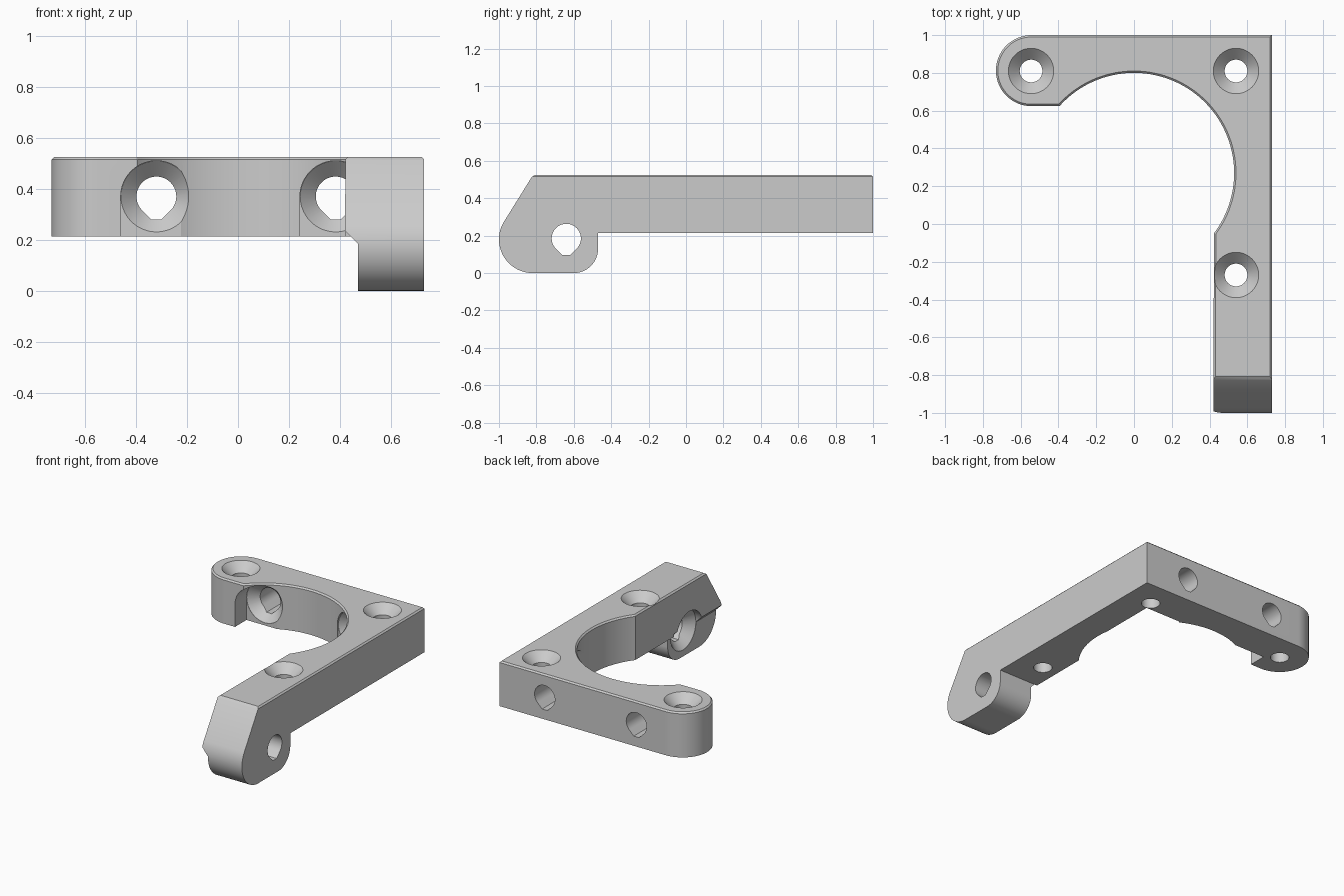
import bpy, bmesh
from math import sin, cos, radians

cube = bpy.data.objects.get("Cube")
if cube:
    bpy.data.objects.remove(cube, do_unlink=True)

grey = bpy.data.materials.new("light_grey_plastic")
grey.use_nodes = True
grey.diffuse_color = (0.6, 0.6, 0.6, 1)
grey.node_tree.nodes["Principled BSDF"].inputs["Base Color"].default_value = (0.6, 0.6, 0.6, 1)

# Which 3D axes a 2D section (u, v) and its depth d map to
PLACE = {"x": lambda u, v, d: (d, u, v),
         "y": lambda u, v, d: (u, d, v),
         "z": lambda u, v, d: (u, v, d)}


def arc(cu, cv, r, a0, a1, n=48):
    angles = [radians(a0 + (a1 - a0) * i / n) for i in range(n + 1)]
    return [(cu + r * cos(a), cv + r * sin(a)) for a in angles]


def circle(cu, cv, r):
    return arc(cu, cv, r, 0, 360, 64)[:-1]


def solid(name, axis, rings, top_chamfer=0):
    """Closed solid through (depth, section) rings along an axis."""
    bm = bmesh.new()
    loops = [[bm.verts.new(PLACE[axis](u, v, d)) for u, v in pts] for d, pts in rings]
    bm.faces.new(loops[0])
    bm.faces.new(loops[-1])
    for a, b in zip(loops, loops[1:]):
        for i in range(len(a)):
            bm.faces.new((a[i - 1], a[i], b[i], b[i - 1]))
    bmesh.ops.recalc_face_normals(bm, faces=bm.faces)
    if top_chamfer:
        top = set(loops[-1])
        edges = [e for e in bm.edges if e.verts[0] in top and e.verts[1] in top]
        bmesh.ops.bevel(bm, geom=edges, offset=top_chamfer, segments=1, affect="EDGES")
    mesh = bpy.data.meshes.new(name)
    bm.to_mesh(mesh)
    bm.free()
    obj = bpy.data.objects.new(name, mesh)
    bpy.context.collection.objects.link(obj)
    mesh.materials.append(grey)
    return obj


def combine(body, tool, operation="DIFFERENCE"):
    mod = body.modifiers.new("cut", "BOOLEAN")
    mod.operation, mod.solver, mod.object = operation, "EXACT", tool
    bpy.context.view_layer.objects.active = body
    bpy.ops.object.modifier_apply(modifier=mod.name)
    bpy.data.objects.remove(tool, do_unlink=True)


def teardrop(cu, cv, r=0.078):
    return arc(cu, cv, r, -45, 225) + [(cu - 0.02, cv - 0.09), (cu + 0.02, cv - 0.09)]


# Plan outline: rounded lobe, round opening, long arm
plan = arc(-0.543, 0.812, 0.188, 90, 270)
plan += arc(0, 0.27, 0.53, 138, -37, 80)
plan += [(0.42, -1.1), (0.73, -1.1), (0.73, 1.0)]
bracket = solid("corner_bracket", "z", [(-0.1, plan), (0.525, plan)], 0.01)

# Side profile: flat plate with a sloped nose and a rounded hanging lug
side = [(1.1, 0.6), (-0.805, 0.6), (-0.805, 0.527), (-0.825, 0.513)]
side += arc(-0.82, 0.18, 0.18, 148, 270)
side += arc(-0.6, 0.13, 0.13, 270, 360)
side += [(-0.47, 0.213), (1.1, 0.213)]
combine(bracket, solid("side_profile", "x", [(-1, side), (1, side)]), "INTERSECT")

# Lug is narrower than the arm, with a sloped undercut
under = [(0.35, -0.1), (0.47, -0.1), (0.47, 0.185), (0.35, 0.305)]
combine(bracket, solid("lug_undercut", "y", [(-1.1, under), (-0.47, under)]))

# Vertical countersunk screw holes
for x, y in ((-0.545, 0.81), (0.54, 0.81), (0.54, -0.27)):
    rings = [(d, circle(x, y, r)) for d, r in ((0.1, 0.06), (0.465, 0.06), (0.535, 0.13))]
    combine(bracket, solid("screw_hole", "z", rings))

# Holes through the back wall, with head clearance open at the bottom
for x in (-0.32, 0.383):
    z = 0.37
    slot = arc(x, z, 0.14, 0, 180) + [(x - 0.14, 0.1), (x + 0.14, 0.1)]
    combine(bracket, solid("head_slot", "y", [(0.25, slot), (0.75, slot)]))
    rings = [(d, circle(x, z, r)) for d, r in ((0.7, 0.139), (0.751, 0.139), (0.812, 0.077))]
    combine(bracket, solid("countersink", "y", rings))
    hole = teardrop(x, z)
    combine(bracket, solid("back_hole", "y", [(0.72, hole), (1.1, hole)]))

# Lug hole with head clearance on its inner side
y, z = -0.64, 0.185
rings = [(d, circle(y, z, r)) for d, r in ((0.38, 0.14), (0.471, 0.14), (0.533, 0.077))]
combine(bracket, solid("lug_countersink", "x", rings))
hole = teardrop(y, z)
combine(bracket, solid("lug_hole", "x", [(0.4, hole), (0.8, hole)]))

# Smooth the round walls, keep edges sharp
bpy.ops.object.select_all(action="DESELECT")
bracket.select_set(True)
bpy.context.view_layer.objects.active = bracket
bpy.ops.object.shade_smooth_by_angle(angle=radians(25))
